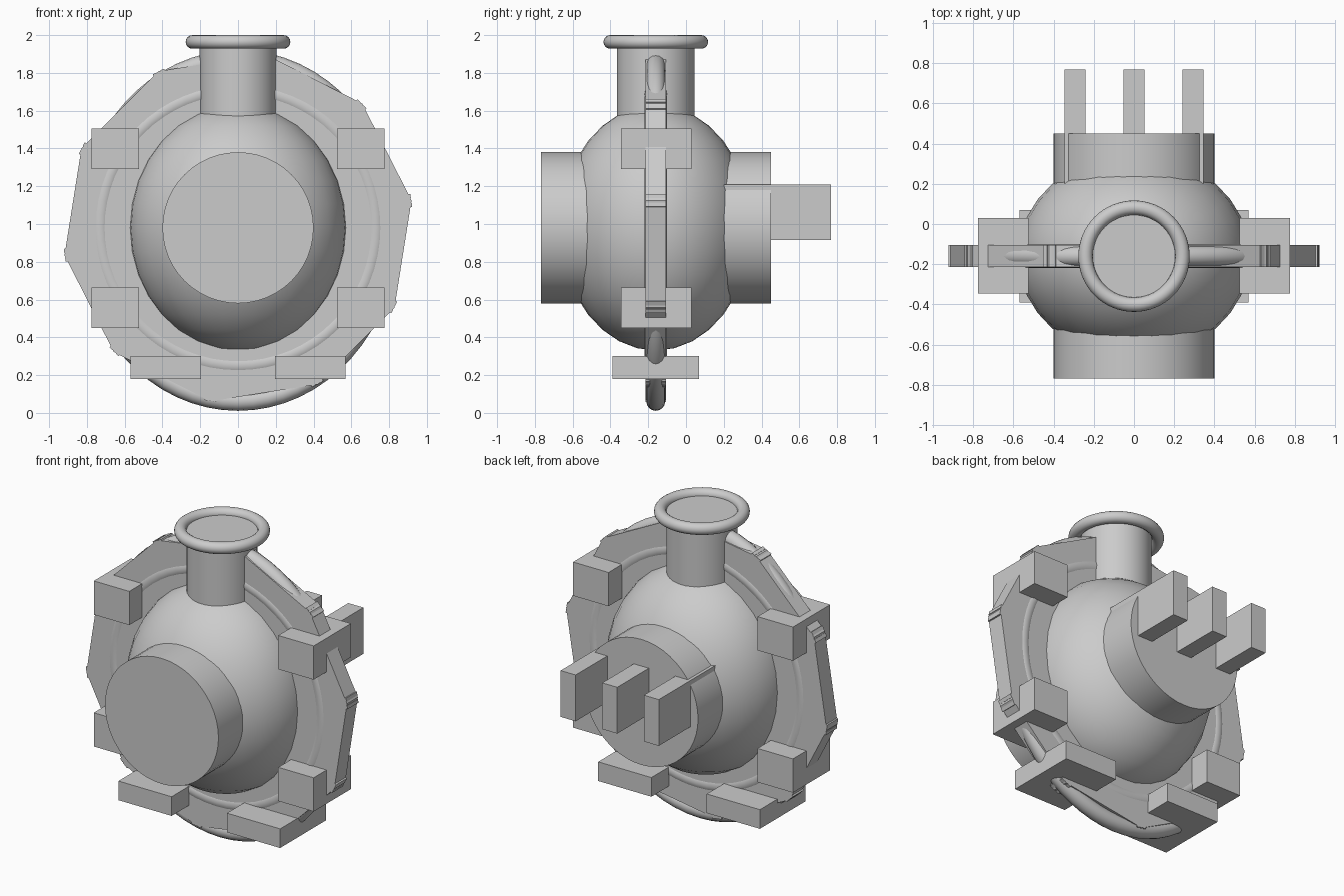
import bpy
import math
from mathutils import Matrix, Vector

cube = bpy.data.objects.get("Cube")
if cube:
    bpy.data.objects.remove(cube, do_unlink=True)

CY, CZ = -0.16, 0.98      # centre of the vessel
PLATE_R, PLATE_T = 0.93, 0.11

grey = bpy.data.materials.new("plain grey")
grey.use_nodes = True
grey.diffuse_color = (0.6, 0.6, 0.6, 1)
grey.node_tree.nodes["Principled BSDF"].inputs["Base Color"].default_value = (0.6, 0.6, 0.6, 1)


def finish(name, smooth=False):
    obj = bpy.context.object
    obj.name = name
    obj.data.materials.clear()
    obj.data.materials.append(grey)
    bpy.ops.object.transform_apply(location=False, rotation=True, scale=True)
    if smooth:
        bpy.ops.object.shade_smooth_by_angle(angle=math.radians(35))
    return obj


def box(name, low, high):
    low, high = Vector(low), Vector(high)
    bpy.ops.mesh.primitive_cube_add(size=1, location=(low + high) / 2)
    bpy.context.object.scale = high - low
    return finish(name)


def cylinder(name, radius, depth, location, along_y=False, sides=48, smooth=True):
    bpy.ops.mesh.primitive_cylinder_add(
        vertices=sides, radius=radius, depth=depth, location=location,
        rotation=(math.pi / 2 if along_y else 0, 0, 0))
    return finish(name, smooth)


def torus(name, major, minor, location, upright=False, stretch=(1, 1, 1)):
    bpy.ops.mesh.primitive_torus_add(
        major_radius=major, minor_radius=minor, major_segments=64, minor_segments=16,
        location=location, rotation=(math.pi / 2 if upright else 0, 0, 0))
    bpy.context.object.scale = stretch
    return finish(name, True)


# Rounded vessel
bpy.ops.mesh.primitive_uv_sphere_add(segments=32, ring_count=16, radius=1, location=(0, CY, CZ))
bpy.context.object.scale = (0.577, 0.507, 0.65)
finish("vessel_body", True)

# Front and back drums
cylinder("front_drum", 0.4, 0.25, (0, -0.643, CZ), True)
cylinder("back_drum", 0.4, 0.25, (0, 0.325, CZ), True)

# Neck with rolled rim
cylinder("neck", 0.205, 0.565, (0, CY, 1.6825))
torus("neck_rim", 0.241, 0.036, (0, CY, 1.964))

# Ten-sided flange plate, its raised ring and the oval outer tube
plate = cylinder("flange_plate", PLATE_R, PLATE_T, (0, CY, CZ), True, 10, False)
angles = [math.radians(9 + 36 * i) for i in range(10)]
for vert in plate.data.vertices:
    a = angles[(vert.index // 2) % 10]
    side = PLATE_T / 2 if vert.index % 2 else -PLATE_T / 2
    vert.co = (PLATE_R * math.cos(a), -side, PLATE_R * math.sin(a))
torus("flange_ridge", 0.73, 0.06, (0, CY, CZ), True)
torus("outer_tube", 0.905, 0.05, (0, CY, 0.966), True, (0.89, 1, 1))

# Small paired ribs on each corner of the plate
for i, a in enumerate(angles):
    for turn in (-0.025, 0.025):
        b = a + turn
        r = PLATE_R - 0.016
        bpy.ops.mesh.primitive_cube_add(
            size=1, location=(r * math.cos(b), CY, CZ + r * math.sin(b)), rotation=(0, -b, 0))
        bpy.context.object.scale = (0.03, PLATE_T, 0.022)
        finish(f"corner_rib_{i + 1}")

# Side blocks and feet, mirrored left and right
for side, s in (("left", 1), ("right", -1)):
    def paired(name, x0, x1, y0, y1, z0, z1):
        xs = sorted((s * x0, s * x1))
        box(f"{side}_{name}", (xs[0], y0, z0), (xs[1], y1, z1))
    paired("upper_block", 0.525, 0.775, -0.345, 0.03, 1.29, 1.505)
    paired("lower_block", 0.525, 0.775, -0.345, 0.03, 0.45, 0.665)
    paired("foot", 0.195, 0.57, -0.39, 0.07, 0.18, 0.302)

# Three prongs at the back
for name, x in (("right", -0.293), ("middle", 0), ("left", 0.293)):
    box(f"{name}_prong", (x - 0.053, 0.19, 0.915), (x + 0.053, 0.768, 1.21))
